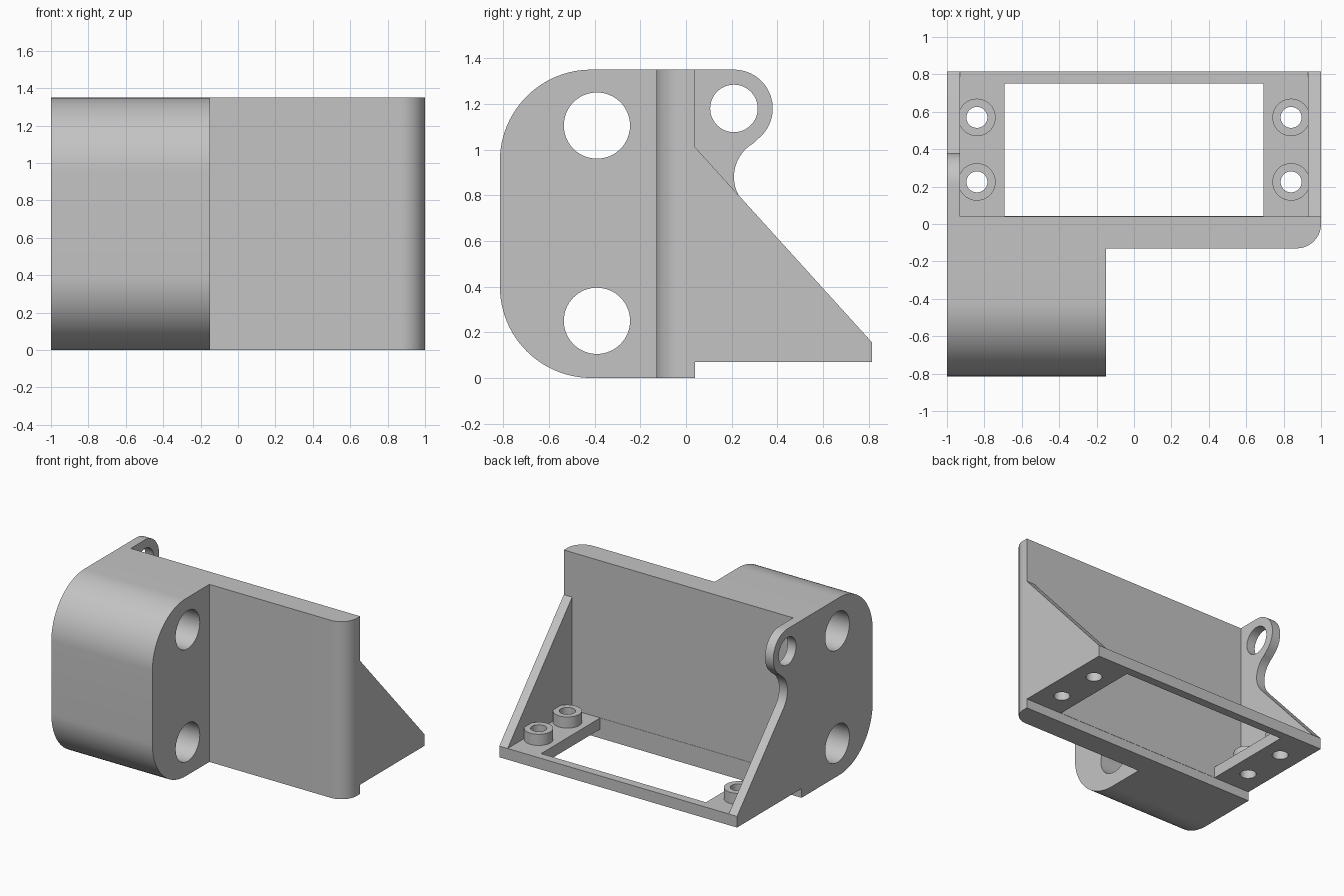
import bpy, bmesh
from math import cos, sin, radians
from mathutils import Vector

if "Cube" in bpy.data.objects:
    bpy.data.objects.remove(bpy.data.objects["Cube"])

grey = bpy.data.materials.new("plain grey")
grey.use_nodes = True
colour = (0.55, 0.55, 0.55, 1)
grey.diffuse_color = colour
grey.node_tree.nodes["Principled BSDF"].inputs["Base Color"].default_value = colour


def arc(cx, cy, r, start, end, steps=24):
    angles = [radians(start + (end - start) * i / steps) for i in range(steps + 1)]
    return [(cx + r * cos(a), cy + r * sin(a)) for a in angles]


def circle(cx, cy, r):
    return arc(cx, cy, r, 0, 360, 64)[:-1]


def extrude(name, outline, axis, low, high):
    """Extrude a (y, z) outline along x, or an (x, y) outline along z."""
    bm = bmesh.new()
    place = (lambda p: (low, *p)) if axis == "x" else (lambda p: (*p, low))
    face = bm.faces.new([bm.verts.new(place(p)) for p in outline])
    top = bmesh.ops.extrude_face_region(bm, geom=[face])["geom"]
    depth = high - low
    shift = Vector((depth, 0, 0)) if axis == "x" else Vector((0, 0, depth))
    bmesh.ops.translate(bm, vec=shift, verts=[v for v in top if isinstance(v, bmesh.types.BMVert)])
    bmesh.ops.recalc_face_normals(bm, faces=bm.faces)
    mesh = bpy.data.meshes.new(name)
    bm.to_mesh(mesh)
    bm.free()
    mesh.materials.append(grey)
    obj = bpy.data.objects.new(name, mesh)
    bpy.context.collection.objects.link(obj)
    return obj


def box_outline(x0, x1, y0, y1):
    return [(x0, y0), (x1, y0), (x1, y1), (x0, y1)]


def combine(target, tool, operation):
    mod = target.modifiers.new("combine", "BOOLEAN")
    mod.operation, mod.solver, mod.object = operation, "EXACT", tool
    with bpy.context.temp_override(object=target, active_object=target):
        bpy.ops.object.modifier_apply(modifier=mod.name)
    bpy.data.objects.remove(tool)


TOP, BACK, FLOOR_LOW, FLOOR_TOP = 1.35, 0.815, 0.07, 0.155

# Upright plate with one rounded vertical corner
body = extrude("bracket_body", [(-1, 0.04), (-1, -0.13)] + arc(0.87, 0, 0.13, -90, 0)
               + [(1, 0.04)], "z", 0, TOP)

# Rounded clamp block
block = [(0, 0), (0, TOP)] + arc(-0.415, 0.95, 0.4, 90, 180) + arc(-0.415, 0.4, 0.4, 180, 270)
combine(body, extrude("clamp_block", block, "x", -1, -0.15), "UNION")

# Floor of the tray
combine(body, extrude("tray_floor", box_outline(-1, 1, 0.02, BACK), "z", FLOOR_LOW, FLOOR_TOP), "UNION")

# Side walls: a plain gusset, and one with a hinge ear
foot = [(0.02, FLOOR_LOW), (BACK, FLOOR_LOW), (BACK, FLOOR_TOP)]
combine(body, extrude("gusset", foot + [(0.04, 1.01), (0.02, 1.01)], "x", 0.93, 1), "UNION")
ear = arc(0.38, 0.88, 0.17, 222, 120) + arc(0.21, 1.18, 0.17, -60, 90)[1:] + [(0.02, TOP)]
combine(body, extrude("ear_wall", foot + ear, "x", -1, -0.93), "UNION")

# Floor opening, rod holes and ear hole
combine(body, extrude("opening", box_outline(-0.693, 0.693, 0.042, 0.75), "z", 0.04, 0.3), "DIFFERENCE")
for y, z, r in [(-0.39, 1.105, 0.145), (-0.39, 0.25, 0.145), (0.21, 1.18, 0.104)]:
    combine(body, extrude("bore", circle(y, z, r), "x", -1.2, 0.1), "DIFFERENCE")

# Screw bosses with holes through the floor
parts = [body]
for side, x in [("right", -0.84), ("left", 0.84)]:
    for end, y in [("front", 0.225), ("back", 0.57)]:
        boss = extrude(f"screw_boss_{side}_{end}", circle(x, y, 0.1), "z", FLOOR_TOP - 0.02, 0.24)
        for target in (body, boss):
            combine(target, extrude("screw_hole", circle(x, y, 0.056), "z", 0, 0.4), "DIFFERENCE")
        parts.append(boss)

bpy.ops.object.select_all(action="DESELECT")
for obj in parts:
    obj.select_set(True)
bpy.context.view_layer.objects.active = body
bpy.ops.object.shade_smooth_by_angle(angle=radians(30))
